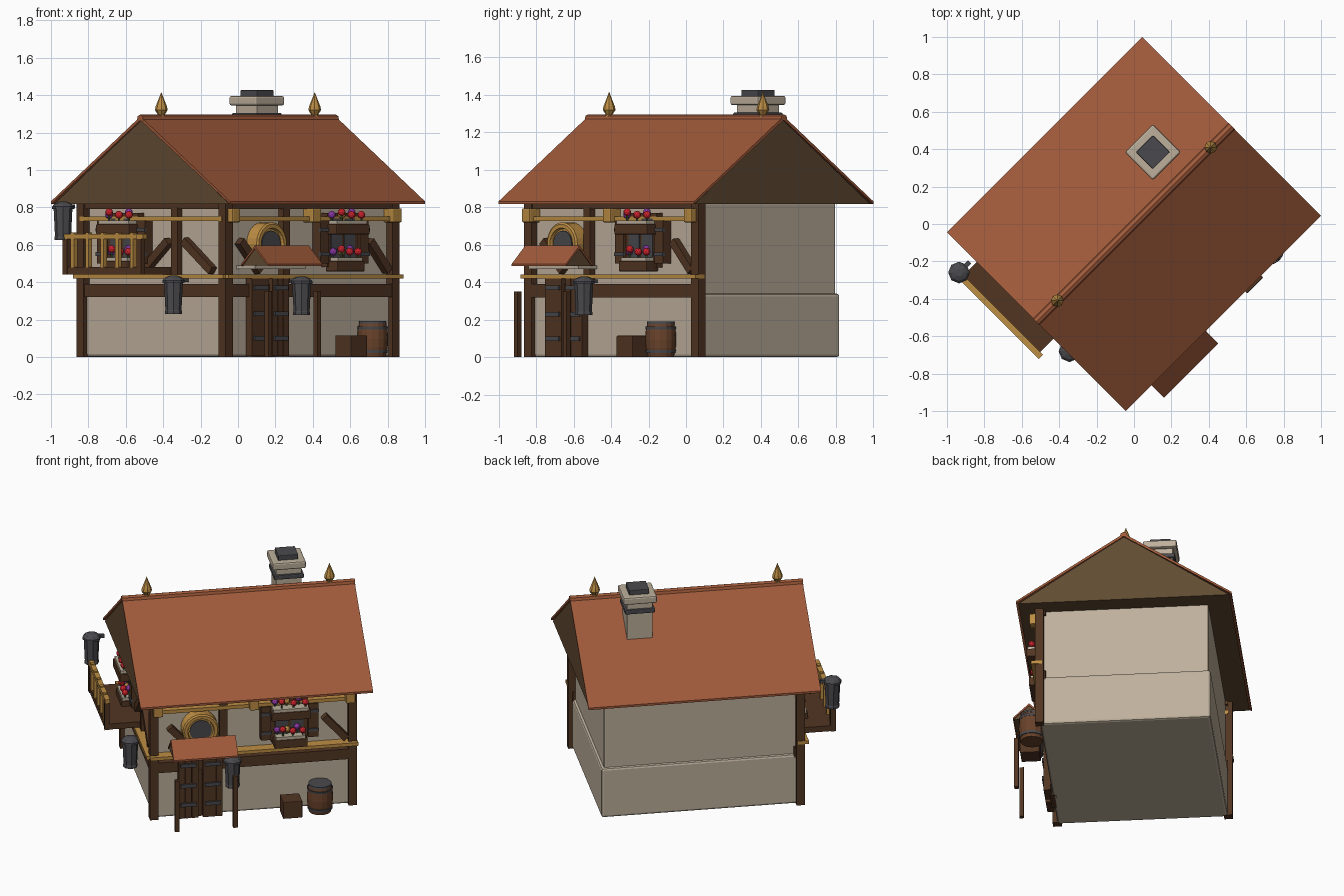
import bpy, bmesh, math
from mathutils import Matrix, Vector

if "Cube" in bpy.data.objects:
    bpy.data.objects.remove(bpy.data.objects["Cube"])


def material(name, r, g, b):
    m = bpy.data.materials.new(name)
    lin = [((c / 255 + 0.055) / 1.055) ** 2.4 for c in (r, g, b)]
    m.diffuse_color = (*lin, 1)
    m.use_nodes = True
    m.node_tree.nodes["Principled BSDF"].inputs["Base Color"].default_value = m.diffuse_color
    return m


ROOF = material("roof_tile", 160, 90, 58)
WOOD = material("dark_timber", 82, 53, 34)
GABLE = material("gable_board", 97, 75, 50)
CASK = material("cask_wood", 104, 66, 42)
PLASTER = material("plaster", 190, 176, 156)
GOLD = material("golden_wood", 190, 142, 68)
IRON = material("iron", 74, 74, 78)
RED = material("red_petal", 205, 35, 45)
PURPLE = material("purple_petal", 140, 55, 165)
GREEN = material("stem_green", 70, 100, 60)

# Frames: x along the wall, -y outward
HOUSE = Matrix.Rotation(math.radians(45), 4, 'Z')
FRONT = HOUSE @ Matrix.Translation((0, -0.54, 0))
SIDE = HOUSE @ Matrix.Rotation(math.radians(-90), 4, 'Z') @ Matrix.Translation((0, -0.63, 0))


def finish(bm, name, mat, frame):
    bmesh.ops.recalc_face_normals(bm, faces=bm.faces)
    me = bpy.data.meshes.new(name)
    bm.to_mesh(me)
    bm.free()
    me.materials.append(mat)
    ob = bpy.data.objects.new(name, me)
    ob.matrix_world = frame
    bpy.context.collection.objects.link(ob)
    return ob


def box(name, mat, frame, x, y, z, bevel=0.0):
    """Box from (low, high) ranges."""
    bm = bmesh.new()
    bmesh.ops.create_cube(bm, size=1)
    for v in bm.verts:
        v.co = Vector([(r[0] + r[1]) / 2 + c * (r[1] - r[0]) for c, r in zip(v.co, (x, y, z))])
    if bevel:
        bmesh.ops.bevel(bm, geom=bm.edges[:], offset=bevel, segments=2, affect='EDGES', profile=0.5)
    return finish(bm, name, mat, frame)


def prism(name, mat, frame, profile, x):
    """Extrude a (y, z) outline along x."""
    bm = bmesh.new()
    face = bm.faces.new([bm.verts.new((x[0], y, z)) for y, z in profile])
    ext = bmesh.ops.extrude_face_region(bm, geom=[face])
    for v in ext["geom"]:
        if isinstance(v, bmesh.types.BMVert):
            v.co.x = x[1]
    return finish(bm, name, mat, frame)


def lathe(name, mat, frame, loc, profile, sides=12):
    """Closed turned solid from (radius, z) points."""
    bm = bmesh.new()
    rings = [[bm.verts.new((r * math.cos(2 * math.pi * i / sides), r * math.sin(2 * math.pi * i / sides), z))
              for i in range(sides)] for r, z in profile]
    for a, b in zip(rings, rings[1:]):
        for i in range(sides):
            j = (i + 1) % sides
            bm.faces.new((a[i], a[j], b[j], b[i]))
    bm.faces.new(rings[0])
    bm.faces.new(rings[-1])
    return finish(bm, name, mat, frame @ Matrix.Translation(loc))


def brace(frame, x1, z1, x2, z2):
    """Diagonal timber lying on a wall."""
    length, ang = math.hypot(x2 - x1, z2 - z1), math.atan2(z2 - z1, x2 - x1)
    m = frame @ Matrix.Translation((x1, 0, z1)) @ Matrix.Rotation(-ang, 4, 'Y')
    box("diagonal_brace", WOOD, m, (0, length), (-0.022, 0.03), (-0.022, 0.022))


# Walls
box("lower_wall", PLASTER, HOUSE, (-0.63, 0.63), (-0.535, 0.535), (0, 0.34), 0.015)
box("upper_wall", PLASTER, HOUSE, (-0.612, 0.612), (-0.52, 0.52), (0.3, 0.825), 0.01)

# Corner posts
for cx, cy in ((-0.63, -0.537), (-0.63, 0.537), (0.63, -0.537)):
    box("corner_post", WOOD, HOUSE, (cx - 0.027, cx + 0.027), (cy - 0.027, cy + 0.027), (0, 0.82))

# Beams, rails, mid posts and braces on the two timbered walls
for frame, half in ((FRONT, 0.63), (SIDE, 0.537)):
    box("floor_beam", WOOD, frame, (-half, half), (-0.022, 0.04), (0.32, 0.39))
    box("eave_beam", WOOD, frame, (-half, half), (-0.015, 0.04), (0.79, 0.825))
    box("middle_rail", GOLD, frame, (-half - 0.03, half + 0.03), (-0.05, 0.02), (0.42, 0.442))
    box("upper_rail", GOLD, frame, (-half, half), (-0.03, 0.03), (0.728, 0.752))
for x in (-0.61, 0, 0.61):
    box("rail_bracket", GOLD, FRONT, (x - 0.03, x + 0.03), (-0.06, 0.02), (0.72, 0.795), 0.006)
box("front_mid_post", WOOD, FRONT, (-0.215, -0.165), (-0.018, 0.03), (0.4, 0.8))
box("side_mid_post", WOOD, SIDE, (0.14, 0.19), (-0.018, 0.03), (0.4, 0.8))
for x1, x2 in ((-0.53, -0.38), (0.45, 0.59)):
    brace(FRONT, x1, 0.62, x2, 0.46)
brace(SIDE, -0.08, 0.46, 0.11, 0.62)
brace(SIDE, 0.23, 0.62, 0.44, 0.46)

# Main roof: solid gable prism under a tiled skin
prism("roof_core", GABLE, HOUSE, [(-0.662, 0.818), (0.662, 0.818), (0, 1.268)], (-0.728, 0.728))
prism("roof_tiles", ROOF, HOUSE, [(-0.676, 0.818), (-0.676, 0.832), (0, 1.286), (0.676, 0.832),
                                  (0.676, 0.818), (0, 1.266)], (-0.738, 0.738))
prism("ridge_cap", ROOF, HOUSE, [(-0.026, 1.262), (-0.018, 1.288), (0, 1.296), (0.018, 1.288),
                                 (0.026, 1.262)], (-0.74, 0.74))
for x in (-0.58, 0.58):
    lathe("ridge_finial", GOLD, HOUSE, (x, 0, 1.275),
          [(0.022, 0), (0.018, 0.02), (0.034, 0.045), (0.03, 0.065), (0.012, 0.11), (0.001, 0.14)], 8)


# Chimney
def block(name, mat, side, z, bevel=0.0):
    h = side / 2
    box(name, mat, HOUSE, (0.343 - h, 0.343 + h), (0.2 - h, 0.2 + h), z, bevel)


block("chimney_shaft", PLASTER, 0.16, (1.0, 1.35))
block("chimney_band", IRON, 0.19, (1.275, 1.305), 0.006)
block("chimney_cap", PLASTER, 0.212, (1.345, 1.395), 0.01)
block("chimney_flue", IRON, 0.127, (1.39, 1.427), 0.004)

# Double door with iron straps
box("door_recess", WOOD, FRONT, (-0.42, -0.26), (-0.012, 0.03), (0, 0.43))
for x in (-0.417, -0.263):
    for i in (-1, 0, 1):
        box("door_plank", WOOD, FRONT, (x + i * 0.042 - 0.02, x + i * 0.042 + 0.02), (-0.045, 0.0), (0.005, 0.43))
    for z in (0.1, 0.23, 0.37):
        box("door_strap", IRON, FRONT, (x - 0.05, x + 0.05), (-0.056, -0.03), (z - 0.012, z + 0.012))
box("door_lintel", PLASTER, FRONT, (-0.53, -0.15), (-0.12, 0.02), (0.47, 0.49))

# Small porch roof on two posts
prism("porch_core", GABLE, FRONT, [(-0.225, 0.488), (-0.035, 0.488), (-0.13, 0.582)], (-0.538, -0.14))
prism("porch_tiles", ROOF, FRONT, [(-0.231, 0.486), (-0.231, 0.498), (-0.13, 0.595), (-0.028, 0.498),
                                   (-0.028, 0.486), (-0.13, 0.58)], (-0.544, -0.134))
for x in (-0.52, -0.15):
    box("porch_post", WOOD, FRONT, (x - 0.014, x + 0.014), (-0.224, -0.196), (0, 0.352))

# Round window above the porch
ROUND = FRONT @ Matrix.Translation((-0.34, 0, 0.605)) @ Matrix.Rotation(math.radians(90), 4, 'X')
lathe("round_window_frame", GOLD, ROUND, (0, 0, 0), [(0.115, -0.02), (0.115, 0.055), (0.105, 0.062),
                                                     (0.085, 0.062), (0.08, 0.045)], 24)
lathe("round_window_pane", IRON, ROUND, (0, 0, 0), [(0.07, 0), (0.07, 0.052)], 24)


# Windows with shutters and two planters of flowers
def planter(frame, cx, z, half, depth):
    box("planter_box", WOOD, frame, (cx - half, cx + half), (-depth, 0), (z, z + 0.055), 0.005)
    box("planter_tray", PLASTER, frame, (cx - half + 0.012, cx + half - 0.012), (-depth + 0.008, 0),
        (z + 0.05, z + 0.075))
    for i in range(6):
        x, y = cx + (i - 2.5) * half * 0.3, -depth * (0.7 if i % 2 else 0.35)
        top = z + 0.105 + 0.014 * (i % 3 == 1)
        lathe("flower_stem", GREEN, frame, (x, y, z + 0.06), [(0.006, 0), (0.006, top - z - 0.06)], 6)
        bm = bmesh.new()
        bmesh.ops.create_icosphere(bm, subdivisions=2, radius=0.021)
        finish(bm, "flower", (PURPLE, RED, GOLD)[(0, 1, 2, 1, 0, 1)[i]], frame @ Matrix.Translation((x, y, top)))


def window(frame, cx):
    box("window_frame", WOOD, frame, (cx - 0.115, cx + 0.115), (-0.025, 0.03), (0.48, 0.77))
    for x in (-0.05, 0.05):
        box("window_pane", IRON, frame, (cx + x - 0.04, cx + x + 0.04), (-0.03, -0.022), (0.52, 0.74))
    for side in (-1, 1):
        x = cx + side * 0.15
        box("shutter", WOOD, frame, (x - 0.032, x + 0.032), (-0.04, 0.02), (0.5, 0.73))
        for z in (0.55, 0.68):
            box("shutter_hinge", IRON, frame, (x - 0.034, x + 0.034), (-0.047, -0.03), (z - 0.01, z + 0.01))
    planter(frame, cx, 0.458, 0.105, 0.09)
    planter(frame, cx, 0.655, 0.125, 0.105)


window(FRONT, 0.226)
window(SIDE, -0.215)

# Balcony on the gable wall
box("balcony_floor", WOOD, SIDE, (-0.45, 0.13), (-0.235, 0.02), (0.442, 0.48))
for x in (-0.44, 0.12):
    box("balcony_post", WOOD, SIDE, (x - 0.016, x + 0.016), (-0.24, -0.208), (0.442, 0.655))
box("balcony_handrail", GOLD, SIDE, (-0.46, 0.15), (-0.24, -0.208), (0.63, 0.658))
for i in range(5):
    x = -0.385 + i * 0.112
    box("baluster", GOLD, SIDE, (x - 0.012, x + 0.012), (-0.238, -0.212), (0.478, 0.665))


# Hanging lanterns
def lantern(frame, x, y, z, arm):
    lathe("lantern_body", IRON, frame, (x, y, z), [(0.046, 0), (0.046, 0.015), (0.043, 0.02), (0.05, 0.165)], 8)
    lathe("lantern_cap", IRON, frame, (x, y, z), [(0.058, 0.165), (0.058, 0.18), (0.045, 0.195), (0.02, 0.205)], 8)
    box("lantern_arm", IRON, frame, (x - 0.012, x + 0.012), (y, y + arm), (z + 0.17, z + 0.19))


lantern(SIDE, -0.478, -0.215, 0.625, 0.08)
lantern(SIDE, 0.237, -0.095, 0.23, 0.1)
lantern(FRONT, -0.145, -0.086, 0.225, 0.09)

# Barrel and crate by the wall
BARREL = (0.72, -0.135, 0)
I4 = Matrix.Identity(4)
lathe("barrel", CASK, I4, BARREL, [(0.07, 0), (0.08, 0.05), (0.083, 0.095), (0.08, 0.14), (0.07, 0.19)], 16)
for z, r in ((0.03, 0.079), (0.155, 0.08)):
    lathe("barrel_hoop", IRON, I4, BARREL, [(r, z - 0.008), (r + 0.002, z + 0.008)], 16)
lathe("barrel_lid_rim", IRON, I4, BARREL, [(0.074, 0.178), (0.072, 0.192)], 16)
box("crate", WOOD, HOUSE, (0.165, 0.287), (-0.69, -0.57), (0, 0.115), 0.004)
